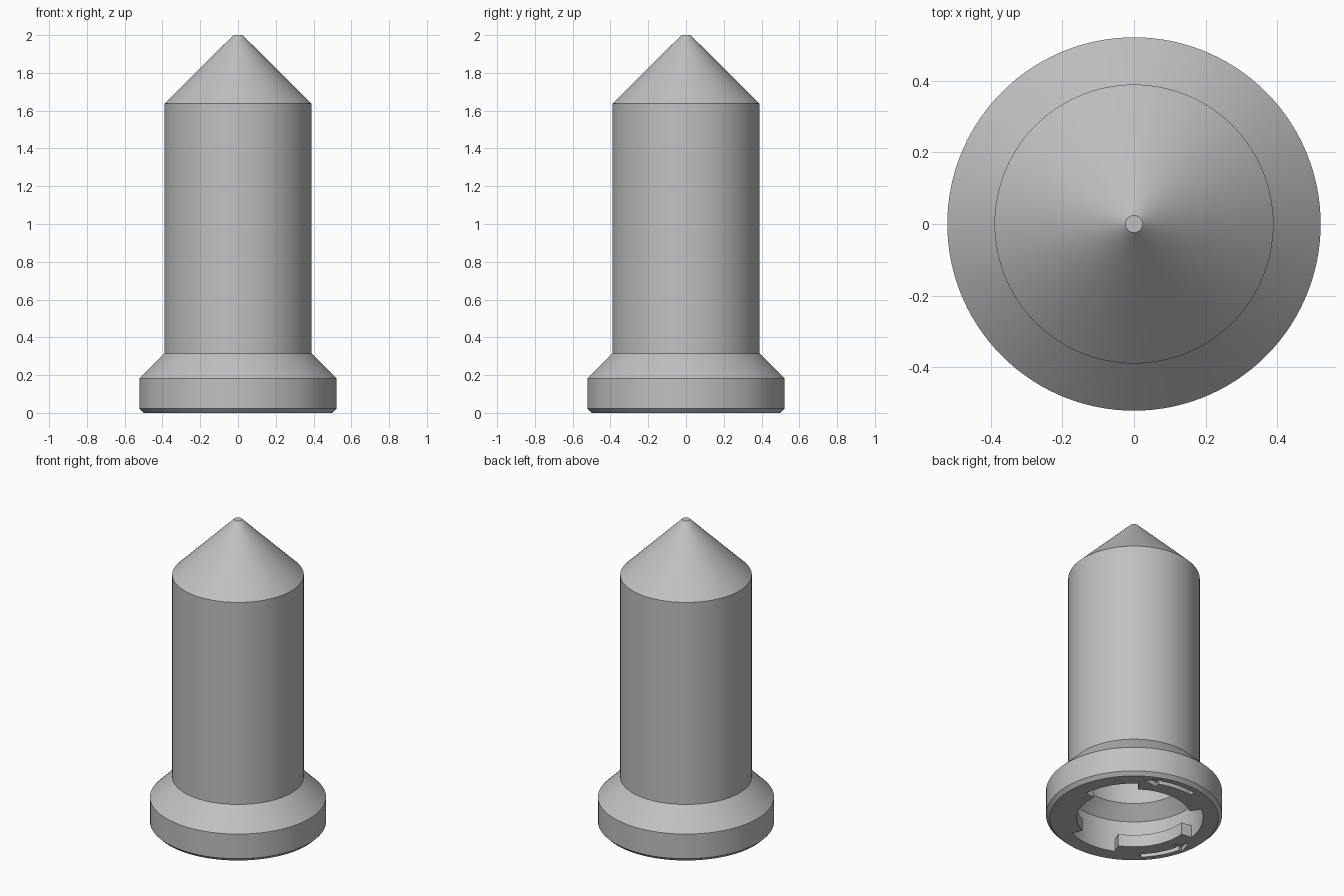
import bpy, bmesh
from math import cos, sin, pi, radians

cube = bpy.data.objects.get("Cube")
if cube:
    bpy.data.objects.remove(cube, do_unlink=True)

SEGMENTS = 120
STEP = 360 / SEGMENTS
GROOVE, LUG, LUG_TOP = 0.41, 0.34, 0.08
SLOT_CENTRES = (30, 150, 270)
SLOT_HALF = 24

grey = bpy.data.materials.new("satin grey")
grey.use_nodes = True
colour = (0.53, 0.53, 0.53, 1)
grey.diffuse_color = colour
grey.node_tree.nodes["Principled BSDF"].inputs["Base Color"].default_value = colour


def point(r, z, degrees):
    a = radians(degrees)
    return (r * cos(a), r * sin(a), z)


def finish(bm, name):
    bmesh.ops.remove_doubles(bm, verts=bm.verts, dist=1e-5)
    bmesh.ops.recalc_face_normals(bm, faces=bm.faces)
    mesh = bpy.data.meshes.new(name)
    bm.to_mesh(mesh)
    bm.free()
    mesh.materials.append(grey)
    obj = bpy.data.objects.new(name, mesh)
    bpy.context.collection.objects.link(obj)
    return obj


def in_slot(degrees):
    return any(abs((degrees - c + 180) % 360 - 180) < SLOT_HALF for c in SLOT_CENTRES)


# Hollow shell: outside from the mouth up to the tip, then inside back down
outside = [(GROOVE, 0), (0.50, 0), (0.522, 0.022), (0.522, 0.183),
           (0.39, 0.315), (0.39, 1.637), (0.024, 2.0)]
inside = [(0.02, 1.92), (0.33, 1.61), (0.33, 0.29), (GROOVE, 0.21), (GROOVE, LUG_TOP)]
slot_wall = [(GROOVE, LUG_TOP), (GROOVE, 0)]
lug_wall = [(GROOVE, LUG_TOP), (LUG, LUG_TOP), (LUG, 0), (GROOVE, 0)]

bm = bmesh.new()


def face(points):
    bm.faces.new([bm.verts.new(p) for p in points])


angles = [i * STEP for i in range(SEGMENTS)]
for a in angles:
    b = (a + STEP) % 360
    slot = in_slot(a + STEP / 2)
    for chain in (outside, inside, slot_wall if slot else lug_wall):
        for (r0, z0), (r1, z1) in zip(chain, chain[1:]):
            face([point(r0, z0, a), point(r0, z0, b), point(r1, z1, b), point(r1, z1, a)])
    # Radial end of a bayonet lug
    if slot != in_slot(a - STEP / 2):
        face([point(r, z, a) for r, z in lug_wall])

# Blunt tip, outside and inside
for r, z in (outside[-1], inside[0]):
    face([point(r, z, a) for a in angles])

cap = finish(bm, "bayonet_cap")


# Curved turning arrows sunk into the underside
def arrow_cutter(name, tail):
    span, head = 30, 42
    outline = [(0.465, tail - i * 3) for i in range(span // 3 + 1)]
    outline += [(0.49, tail - span), (0.445, tail - head), (0.395, tail - span)]
    outline += [(0.43, tail - span + i * 3) for i in range(span // 3 + 1)]
    arrow = bmesh.new()
    base = arrow.faces.new([arrow.verts.new(point(r, -0.03, a)) for r, a in outline])
    grown = bmesh.ops.extrude_face_region(arrow, geom=[base])["geom"]
    top = [v for v in grown if isinstance(v, bmesh.types.BMVert)]
    bmesh.ops.translate(arrow, verts=top, vec=(0, 0, 0.06))
    obj = finish(arrow, name)
    obj.hide_render = True
    obj.hide_viewport = True
    obj.display_type = 'WIRE'
    return obj


cutters = [arrow_cutter("arrow_cutter_a", 225), arrow_cutter("arrow_cutter_b", 100)]
for cutter in cutters:
    mod = cap.modifiers.new("arrow recess", 'BOOLEAN')
    mod.operation = 'DIFFERENCE'
    mod.solver = 'EXACT'
    mod.object = cutter

# Apply the recesses and shade the round surfaces smooth
bpy.ops.object.select_all(action='DESELECT')
cap.select_set(True)
bpy.context.view_layer.objects.active = cap
for mod in list(cap.modifiers):
    bpy.ops.object.modifier_apply(modifier=mod.name)
for cutter in cutters:
    bpy.data.objects.remove(cutter, do_unlink=True)
bpy.ops.object.shade_smooth_by_angle(angle=pi / 6)
